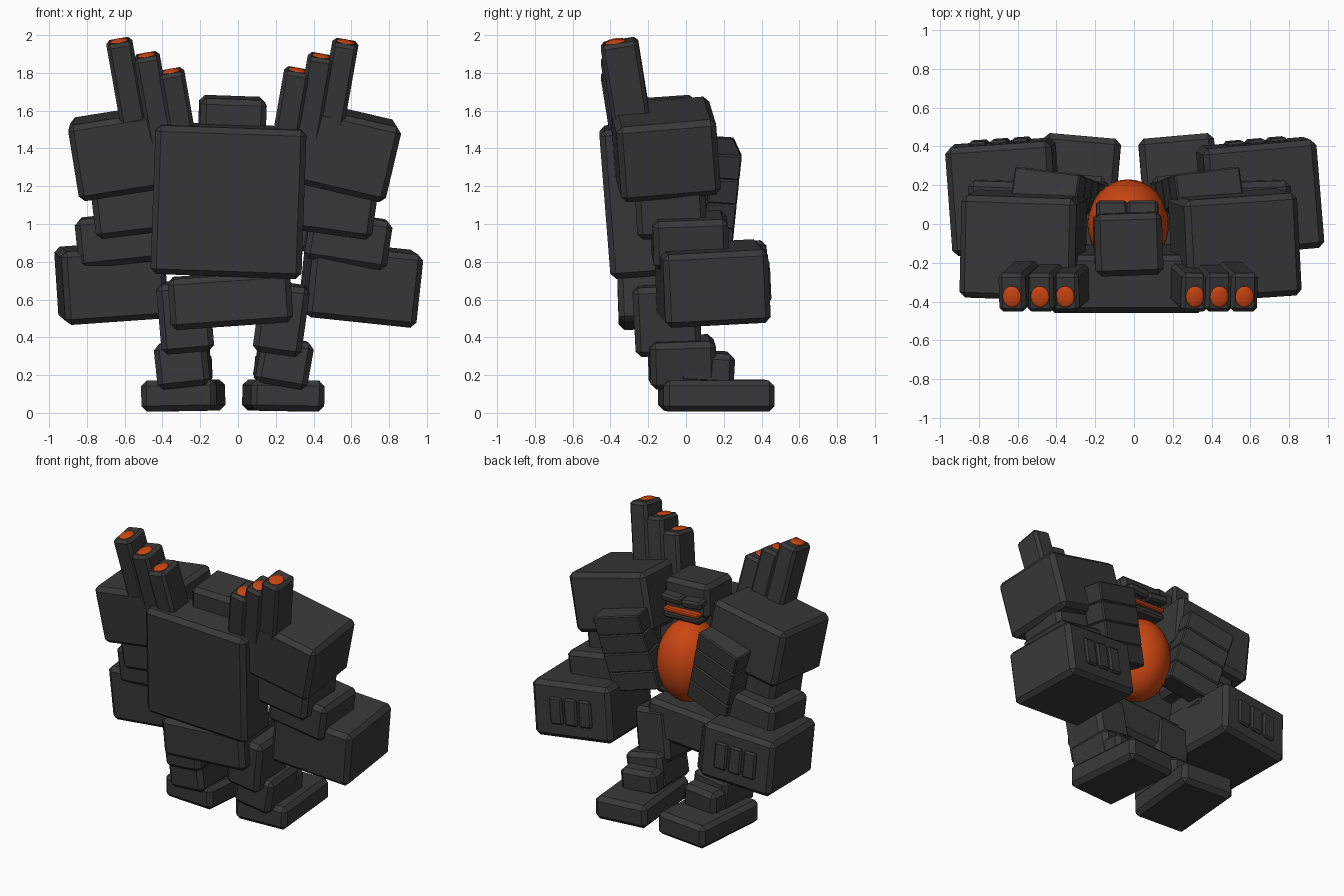
import bpy
from math import radians
from mathutils import Vector, Euler

cube = bpy.data.objects.get("Cube")
if cube:
    bpy.data.objects.remove(cube, do_unlink=True)


def material(name, color):
    m = bpy.data.materials.new(name)
    m.use_nodes = True
    m.diffuse_color = (*color, 1)
    bsdf = m.node_tree.nodes["Principled BSDF"]
    bsdf.inputs["Base Color"].default_value = (*color, 1)
    bsdf.inputs["Roughness"].default_value = 0.8
    return m


CHARCOAL = material("charcoal", (0.04, 0.04, 0.04))
ORANGE = material("burnt orange", (0.6, 0.06, 0.006))


def rotation(rot):
    return Euler([radians(a) for a in rot])


def box(name, loc, size, rot=(0, 0, 0), bevel=0.03, mat=CHARCOAL):
    bpy.ops.mesh.primitive_cube_add(size=1, location=loc, rotation=rotation(rot))
    ob = bpy.context.object
    ob.name = name
    ob.scale = size
    bpy.ops.object.transform_apply(location=False, rotation=False, scale=True)
    ob.data.materials.append(mat)
    mod = ob.modifiers.new("chamfer", "BEVEL")
    mod.width = bevel
    mod.segments = 1
    return ob


def ball(name, loc, radii, rot=(0, 0, 0)):
    bpy.ops.mesh.primitive_uv_sphere_add(segments=32, ring_count=16, radius=1,
                                         location=loc, rotation=rotation(rot))
    ob = bpy.context.object
    ob.name = name
    ob.scale = radii
    bpy.ops.object.transform_apply(location=False, rotation=False, scale=True)
    ob.data.materials.append(ORANGE)
    bpy.ops.object.shade_smooth()


def on_box(loc, rot, offset):
    """Point given in the turned frame of a box."""
    return Vector(loc) + rotation(rot).to_matrix() @ Vector(offset)


# Torso, glowing core and head
box("back_plate", (-0.05, -0.28, 1.125), (0.8, 0.3, 0.79), (4.5, 2, 0))
box("pelvis", (-0.04, -0.15, 0.6), (0.65, 0.42, 0.27), (2, -4, 0))
ball("core", (-0.03, 0.0, 1.1), (0.21, 0.23, 0.29))
box("head", (-0.03, -0.1, 1.55), (0.35, 0.32, 0.24), (4, 2, 2))
for side, x in (("right", -0.115), ("left", 0.045)):
    box(side + "_brow", (x, 0.07, 1.56), (0.16, 0.1, 0.06), (-8, 6 if x < 0 else -2, 0), 0.015)
box("mouth_glow", (-0.03, 0.06, 1.475), (0.28, 0.1, 0.03), (0, 2, 0), 0.008, ORANGE)
box("jaw", (-0.03, 0.04, 1.435), (0.3, 0.12, 0.05), (0, 2, 0), 0.015)

# Limb parts: location, size, rotation for the right (-x) and left (+x) sides
LIMBS = {
    "shoulder": [((-0.57, -0.11, 1.385), (0.6, 0.53, 0.41), (5, -9, -2)),
                 ((0.52, -0.11, 1.395), (0.6, 0.53, 0.41), (5, 13, 4))],
    "upper_arm": [((-0.55, -0.08, 1.1), (0.44, 0.37, 0.3), (3, -7, 0)),
                  ((0.51, -0.08, 1.1), (0.44, 0.37, 0.3), (3, 8, 0))],
    "elbow": [((-0.63, 0.02, 0.92), (0.44, 0.4, 0.26), (2, -6, -2)),
              ((0.58, 0.02, 0.92), (0.44, 0.4, 0.26), (2, 9, 2))],
    "forearm": [((-0.67, 0.14, 0.69), (0.55, 0.56, 0.39), (3, -4, 4)),
                ((0.65, 0.14, 0.685), (0.59, 0.56, 0.39), (3, 6, 5))],
    "thigh": [((-0.28, -0.1, 0.51), (0.28, 0.35, 0.37), (3, -5, 0)),
              ((0.23, -0.1, 0.5), (0.26, 0.35, 0.37), (3, 8, 0))],
    "shin": [((-0.29, -0.02, 0.26), (0.28, 0.35, 0.24), (2, -6, -3)),
             ((0.24, -0.02, 0.27), (0.28, 0.35, 0.25), (2, 10, 3))],
    "ankle": [((-0.28, 0.1, 0.24), (0.27, 0.3, 0.17), (-3, -3, -4)),
              ((0.23, 0.1, 0.24), (0.27, 0.3, 0.17), (-3, 4, 4))],
    "foot": [((-0.29, 0.16, 0.092), (0.4, 0.59, 0.165), (0, -1, -5)),
             ((0.24, 0.16, 0.092), (0.39, 0.59, 0.165), (0, 1, 5))],
}
for part, poses in LIMBS.items():
    for side, (loc, size, rot) in zip(("right", "left"), poses):
        box(f"{side}_{part}", loc, size, rot)
        # Knuckle plates on the big fists
        if part == "forearm":
            for i in (-1, 0, 1):
                p = on_box(loc, rot, (i * 0.11, size[1] / 2, 0))
                box(f"{side}_knuckle", p, (0.095, 0.035, 0.19), rot, 0.012)

# Ribbed chest guards leaning in a V beside the core
for side, loc, rot in (("right", (-0.39, 0.17, 1.16), (-4, -15, -7)),
                       ("left", (0.32, 0.17, 1.15), (-4, 15, 7))):
    for i in range(4):
        p = on_box(loc, rot, (0, 0, (i - 1.5) * 0.135))
        box(f"{side}_chest_rib", p, (0.35, 0.16, 0.135), rot, 0.008)

# Triple barrels on each shoulder, with glowing muzzles
BARRELS = {
    "right": (-10, [(-0.63, 1.97), (-0.485, 1.895), (-0.355, 1.81)]),
    "left": (10, [(0.57, 1.965), (0.44, 1.89), (0.315, 1.815)]),
}
for side, (lean, tops) in BARRELS.items():
    rot = (9, lean, 0)
    for x, z in tops:
        top = (x, -0.355, z)
        box(f"{side}_barrel", on_box(top, rot, (0, 0, -0.26)), (0.14, 0.2, 0.52), rot, 0.02)
        ball(f"{side}_muzzle", on_box(top, rot, (0, -0.02, 0)), (0.048, 0.055, 0.014), rot)
